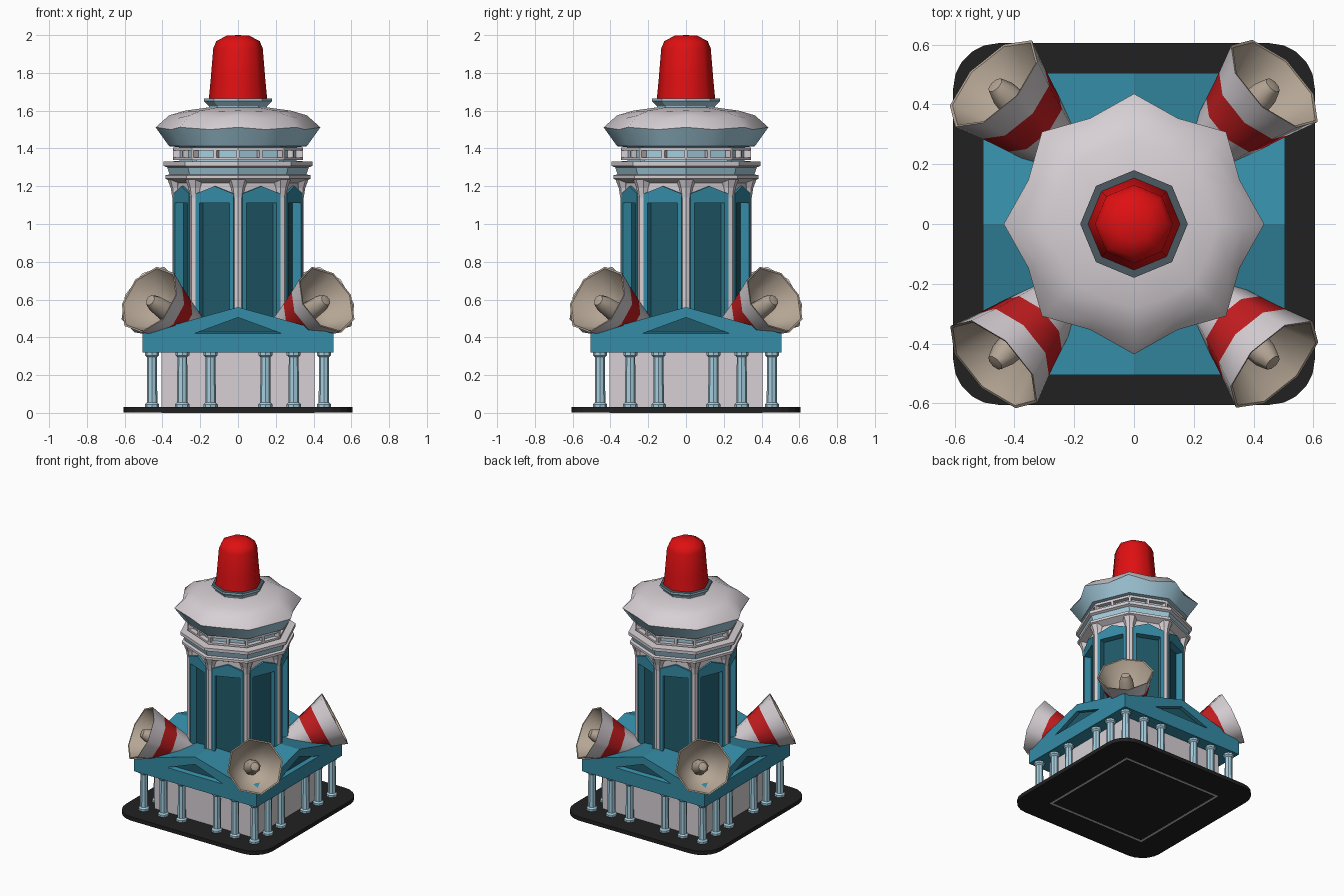
import bpy, bmesh, math
from mathutils import Matrix, Vector

if "Cube" in bpy.data.objects:
    bpy.data.objects.remove(bpy.data.objects["Cube"])


def mat(name, r, g, b):
    m = bpy.data.materials.new(name)
    m.diffuse_color = (r, g, b, 1)
    m.use_nodes = True
    m.node_tree.nodes["Principled BSDF"].inputs["Base Color"].default_value = m.diffuse_color
    return m


RED = mat("bright red", 0.74, 0.005, 0.006)
BAND = mat("band red", 0.55, 0.012, 0.014)
WHITE = mat("warm white", 0.68, 0.63, 0.66)
BLUE = mat("pale blue", 0.38, 0.62, 0.74)
TEAL = mat("teal", 0.035, 0.26, 0.38)
DARK = mat("dark teal", 0.014, 0.10, 0.14)
TAN = mat("tan", 0.46, 0.38, 0.30)
BLACK = mat("black", 0.015, 0.015, 0.015)
SLATE = mat("slate", 0.07, 0.10, 0.12)


def build(name, verts, faces, mats, idx=None, matrix=None, smooth=None):
    me = bpy.data.meshes.new(name)
    me.from_pydata(verts, [], faces)
    for m in mats:
        me.materials.append(m)
    if idx:
        me.polygons.foreach_set("material_index", idx)
    bm = bmesh.new()
    bm.from_mesh(me)
    bmesh.ops.remove_doubles(bm, verts=bm.verts, dist=1e-5)
    bmesh.ops.recalc_face_normals(bm, faces=bm.faces)
    bm.to_mesh(me)
    bm.free()
    o = bpy.data.objects.new(name, me)
    bpy.context.collection.objects.link(o)
    if matrix:
        o.matrix_world = matrix
    if smooth:
        bpy.ops.object.select_all(action='DESELECT')
        o.select_set(True)
        bpy.context.view_layer.objects.active = o
        bpy.ops.object.shade_smooth_by_angle(angle=math.radians(smooth))
    return o


def lathe(name, rings, mats, bands=None, n=8, **kw):
    """Rings are (radius, z) or (tip radius, tip z, mid radius, mid z)."""
    verts, faces, idx = [], [], []
    for ring in rings:
        for i in range(n):
            r, z = ring[2:] if len(ring) == 4 and i % 2 else ring[:2]
            a = 2 * math.pi * i / n
            verts.append((r * math.cos(a), r * math.sin(a), z))
    for k in range(len(rings) - 1):
        for i in range(n):
            j = (i + 1) % n
            faces.append((k * n + i, k * n + j, k * n + n + j, k * n + n + i))
            idx.append(bands[k] if bands else 0)
    for k in (0, len(rings) - 1):
        if rings[k][0] > 0.001:
            faces.append([k * n + i for i in range(n)])
            idx.append(idx[0] if k == 0 else idx[-1])
    return build(name, verts, faces, mats, idx, **kw)


def prism(name, pts, y0, y1, m, matrix=None):
    """Extrude an x-z outline along y."""
    n = len(pts)
    verts = [(x, y, z) for y in (y0, y1) for x, z in pts]
    faces = [list(range(n)), list(range(n, 2 * n))]
    faces += [(i, (i + 1) % n, n + (i + 1) % n, n + i) for i in range(n)]
    return build(name, verts, faces, [m], matrix=matrix)


def frame(name, outer, inner, y0, y1, m, matrix=None):
    """Outline with a hole, extruded along y."""
    n = len(outer)
    verts = [(x, y, z) for y in (y0, y1) for p in (outer, inner) for x, z in p]
    faces = []
    for i in range(n):
        j = (i + 1) % n
        for a, b in ((0, n), (2 * n, 3 * n), (0, 2 * n), (n, 3 * n)):
            faces.append((a + i, a + j, b + j, b + i))
    return build(name, verts, faces, [m], matrix=matrix)


def turn(deg):
    return Matrix.Rotation(math.radians(deg), 4, 'Z')


def box(name, w, z0, z1, m):
    return prism(name, [(-w, z0), (w, z0), (w, z1), (-w, z1)], -w, w, m)


# Rounded base slab, with a pale outline underneath
pts = []
for k in range(4):
    cx, cy = ((0.455, 0.455), (-0.455, 0.455), (-0.455, -0.455), (0.455, -0.455))[k]
    for s in range(6):
        a = math.radians(90 * k + 18 * s)
        pts.append((cx + 0.15 * math.cos(a), cy + 0.15 * math.sin(a)))
flat = Matrix.Rotation(math.radians(90), 4, 'X')
prism("base_slab", pts, 0.002, 0.03, BLACK, flat)
sq = [(-1, -1), (1, -1), (1, 1), (-1, 1)]
frame("base_outline", [(x * 0.405, z * 0.405) for x, z in sq],
      [(x * 0.39, z * 0.39) for x, z in sq], 0.0, 0.01, WHITE, flat)
for name in ("base_slab", "base_outline"):   # local y becomes z
    bpy.data.objects[name].data.update()

# Hall and its colonnade
box("hall", 0.405, 0.02, 0.33, WHITE)
col = [(0.038, 0.03), (0.038, 0.045), (0.028, 0.055), (0.026, 0.295), (0.037, 0.305), (0.037, 0.325)]
for k in range(4):
    for x in (-0.455, -0.295, -0.145, 0.145, 0.295):
        lathe("hall_column", col, [BLUE],
              matrix=turn(90 * k) @ Matrix.Translation((x, -0.455, 0)))

# Crossed gable roof with recessed pediments
gable = [(-0.505, 0.32), (0.505, 0.32), (0.505, 0.42), (0, 0.56), (-0.505, 0.42)]
for k in range(2):
    prism("gable_roof", gable, -0.47, 0.47, TEAL, turn(90 * k))
hole = [(-0.41, 0.353), (0.41, 0.353), (0.40, 0.358), (0, 0.505), (-0.40, 0.358)]
for k in range(4):
    frame("pediment_frame", gable, hole, -0.505, -0.465, TEAL, turn(90 * k))
    prism("pediment_panel", hole, -0.476, -0.468, DARK, turn(90 * k))

# Octagonal tower: core, arched frames, corner columns
lathe("tower_core", [(0.30, 0.35), (0.30, 1.15)], [DARK])
lathe("tower_top_wall", [(0.335, 1.12), (0.335, 1.24)], [WHITE])
arch = [(-0.108, 0.36), (0.108, 0.36), (0.108, 1.16), (0, 1.2), (-0.108, 1.16)]
opening = [(-0.086, 0.38), (0.086, 0.38), (0.086, 1.11), (0, 1.11), (-0.086, 1.11)]
pillar = [(0.028, 0.36), (0.028, 1.14), (0.036, 1.19), (0.055, 1.24)]
for k in range(8):
    frame("arch_frame", arch, opening, -0.325, -0.265, TEAL, turn(45 * k + 22.5))
    lathe("tower_column", pillar, [WHITE],
          matrix=turn(45 * k) @ Matrix.Translation((0.32, 0, 0)))

# Gallery rings
lathe("gallery", [(0.33, 1.215), (0.385, 1.24), (0.385, 1.258), (0.362, 1.262), (0.375, 1.30),
                  (0.395, 1.308), (0.395, 1.33), (0.30, 1.334)],
      [WHITE, BLUE], [0, 0, 0, 1, 0, 0, 0])

# Window band
lathe("window_glass", [(0.31, 1.32), (0.31, 1.42)], [BLUE])
lathe("window_sill", [(0.345, 1.338), (0.345, 1.352)], [WHITE])
lathe("window_head", [(0.345, 1.388), (0.345, 1.405)], [WHITE])
bar = [(-0.009, 1.34), (0.009, 1.34), (0.009, 1.40), (-0.009, 1.40)]
for k in range(16):
    r = 0.343 if k % 2 == 0 else 0.318
    prism("window_post", bar, -r, -r + 0.04, WHITE, turn(22.5 * k))

# Star-edged canopy
lathe("canopy", [(0.30, 1.405, 0.277, 1.405), (0.365, 1.412, 0.337, 1.412), (0.436, 1.512, 0.383, 1.50),
                 (0.365, 1.575, 0.345, 1.56), (0.28, 1.60, 0.27, 1.597), (0.15, 1.618, 0.139, 1.618)],
      [BLUE, WHITE], [0, 0, 1, 1, 1], n=16, smooth=45)

# Collar and beacon
lathe("beacon_collar", [(0.15, 1.60), (0.155, 1.625), (0.18, 1.65), (0.18, 1.664), (0.15, 1.665)],
      [BLUE, SLATE], [0, 0, 0, 1])
lathe("beacon", [(0.155, 1.655), (0.145, 1.76), (0.131, 1.93), (0.115, 1.968), (0.06, 1.997), (0, 2.0)],
      [RED], smooth=60)

# Four horn loudspeakers on the diagonals
horn = [(0, 0), (0.08, 0), (0.127, 0.16), (0.159, 0.265), (0.195, 0.37), (0.185, 0.368),
        (0.125, 0.25), (0.055, 0.215), (0.046, 0.32), (0.03, 0.362), (0, 0.37)]
for k in range(4):
    m = (turn(45 + 90 * k) @ Matrix.Translation((0.332, 0, 0.438))
         @ Matrix.Rotation(math.radians(64), 4, 'Y') @ turn(8))
    lathe("horn", horn, [WHITE, BAND, TAN], [0, 0, 1, 0, 2, 2, 2, 2, 2, 2], matrix=m, smooth=50)

# The slab parts were extruded along y; their rotation maps y to z
bpy.context.view_layer.update()
